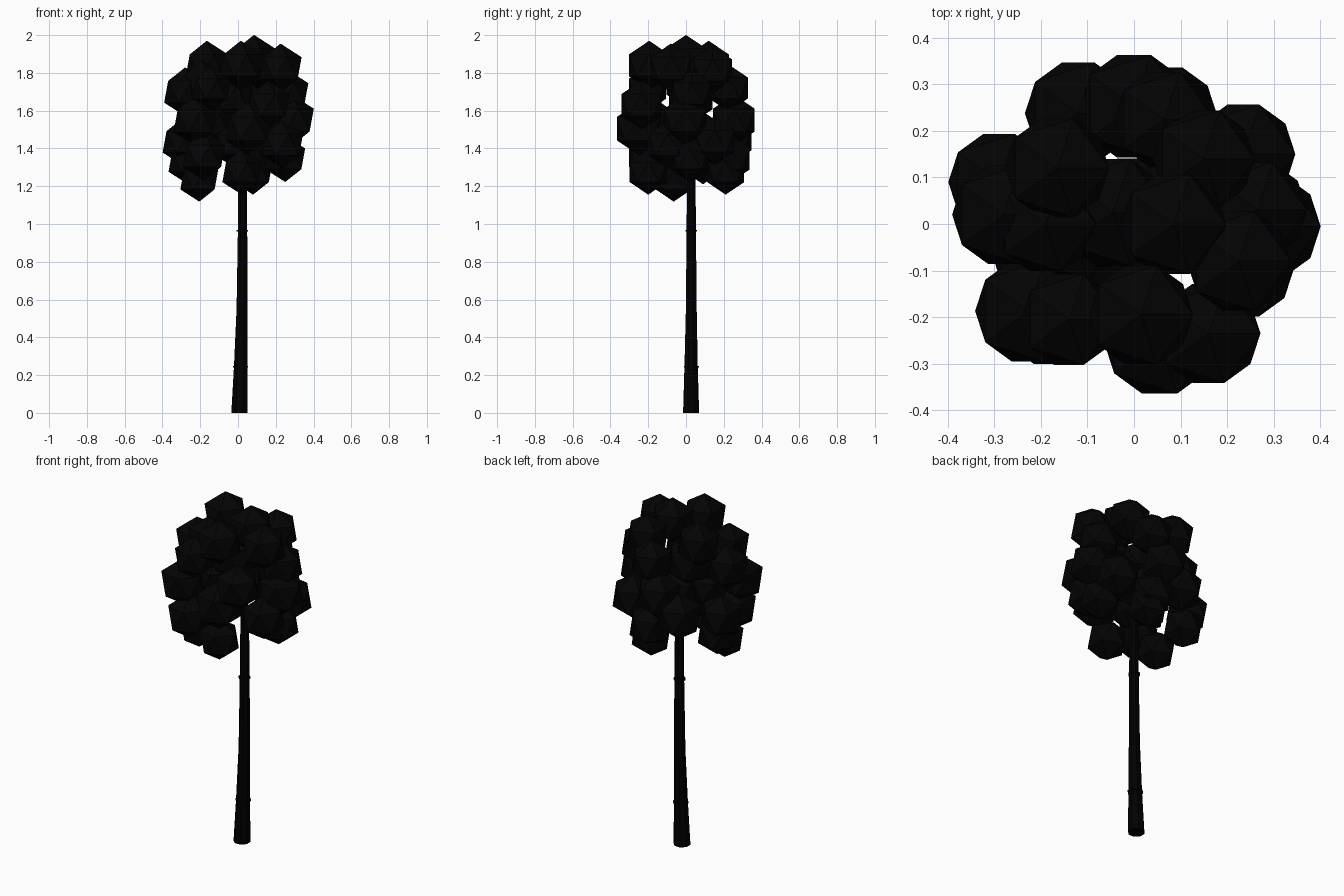
import bpy, bmesh, math
from mathutils import Vector


def material(name, color):
    m = bpy.data.materials.new(name)
    m.diffuse_color = color
    return m


LEAF = material("black_leaf", (0.001, 0.001, 0.001, 1))
BARK = material("black_bark", (0, 0, 0, 1))


def finish(bm, name, mat):
    me = bpy.data.meshes.new(name)
    bm.to_mesh(me)
    bm.free()
    me.materials.append(mat)
    ob = bpy.data.objects.new(name, me)
    bpy.context.collection.objects.link(ob)
    return ob


def tube(name, path, sides=8):
    # Stack of polygon sections, each (x, y, z, radius), closed at both ends
    bm = bmesh.new()
    rings = []
    for x, y, z, r in path:
        rings.append([bm.verts.new((x + r * math.cos(2 * math.pi * (i + .5) / sides),
                                    y + r * math.sin(2 * math.pi * (i + .5) / sides), z))
                      for i in range(sides)])
    for a, b in zip(rings, rings[1:]):
        for i in range(sides):
            j = (i + 1) % sides
            bm.faces.new((a[i], a[j], b[j], b[i]))
    bm.faces.new(rings[0][::-1])
    bm.faces.new(rings[-1])
    return finish(bm, name, BARK)


def leaf_clump(name, x, y, z, r):
    # Faceted twenty-sided ball, slightly taller than wide
    bm = bmesh.new()
    bmesh.ops.create_icosphere(bm, subdivisions=1, radius=r)
    for v in bm.verts:
        v.co.z *= 1.04
        v.co += Vector((x, y, z))
    return finish(bm, name, LEAF)


# Trunk, leaning slightly and tapering
tube("trunk", [(.007, .027, 0, .046), (.014, .027, .25, .038), (.021, .028, .55, .031),
               (.024, .028, .95, .027), (.024, .028, 1.25, .024), (.024, .025, 1.42, .02)])

# Thin bark rings
for i, (x, z, r) in enumerate([(.014, .245, .043), (.022, .965, .033)]):
    tube(f"bark_ring_{i + 1}", [(x, .028, z - .004, r), (x, .028, z + .004, r)])

# Crown clumps: top, middle and lower tiers, and the core
crown = {
    "top": [(.085, 0, 1.87, .126), (.225, -.08, 1.825, .125), (.015, -.195, 1.84, .125),
            (-.165, .12, 1.84, .125), (.15, .14, 1.815, .122)],
    "middle": [(.285, -.005, 1.55, .13), (.265, .03, 1.69, .12), (.16, -.235, 1.63, .125),
               (.055, -.25, 1.505, .135), (-.227, -.187, 1.545, .128), (-.28, .02, 1.7, .124),
               (0, .253, 1.55, .13), (.065, .225, 1.72, .12), (-.14, -.205, 1.715, .115),
               (-.19, 0, 1.74, .12)],
    "lower": [(.235, .15, 1.44, .125), (.235, -.095, 1.42, .122), (.08, .21, 1.275, .115),
              (.02, -.2, 1.275, .115), (-.205, -.065, 1.235, .112), (-.18, -.195, 1.36, .125),
              (-.29, .09, 1.435, .122), (-.12, .238, 1.45, .128), (-.265, .09, 1.33, .115),
              (.07, .233, 1.345, .122), (.25, .02, 1.345, .118)],
    "core": [(-.045, .025, 1.67, .135), (0, .03, 1.5, .13), (-.13, -.02, 1.53, .115),
             (-.03, -.07, 1.42, .11)],
}
for tier, clumps in crown.items():
    for i, c in enumerate(clumps):
        leaf_clump(f"{tier}_leaf_clump_{i + 1}", *c)
